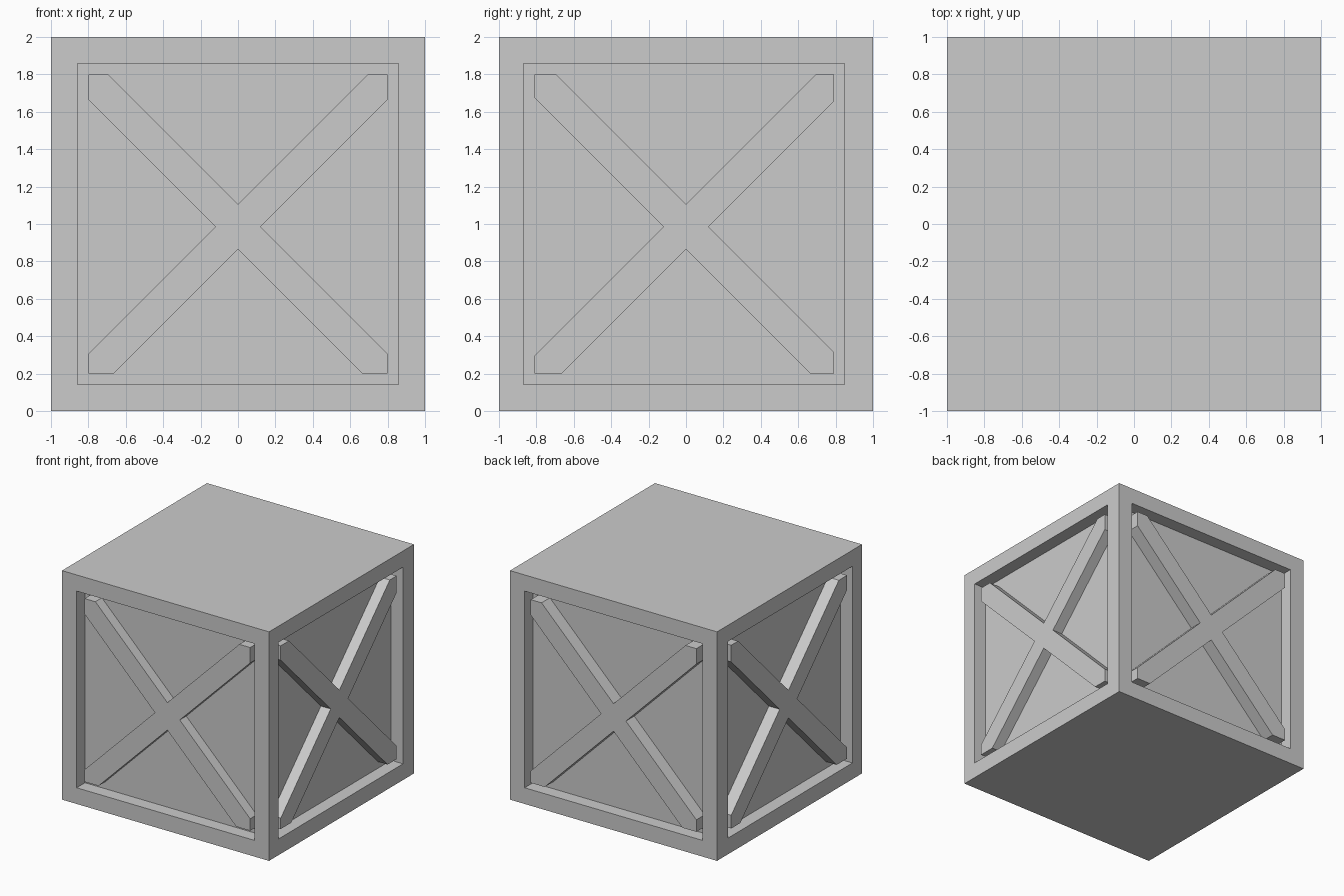
import bpy, bmesh
from mathutils import Vector

if "Cube" in bpy.data.objects:
    bpy.data.objects.remove(bpy.data.objects["Cube"])

DEPTH = 0.115          # how far the panels sit behind the frame
LOW, HIGH = 0.2, 1.8   # panel opening in z
MID, HALF = 0.985, 0.12  # brace crossing height and notch half-size


def make_object(name, bm):
    bmesh.ops.recalc_face_normals(bm, faces=bm.faces)
    mesh = bpy.data.meshes.new(name)
    bm.to_mesh(mesh)
    bm.free()
    obj = bpy.data.objects.new(name, mesh)
    bpy.context.collection.objects.link(obj)
    return obj


# Crate body: cube whose four sides are inset and pushed inward
bm = bmesh.new()
bmesh.ops.create_cube(bm, size=2)
bmesh.ops.translate(bm, verts=bm.verts, vec=(0, 0, 1))
bm.normal_update()
for face in [f for f in bm.faces if abs(f.normal.z) < 0.5]:
    normal = face.normal.copy()
    bmesh.ops.inset_individual(bm, faces=[face], thickness=0.2)
    if abs(normal.x) > 0.5:  # side openings sit slightly forward
        bmesh.ops.translate(bm, verts=face.verts, vec=(0, -0.01, 0))
    bmesh.ops.inset_individual(bm, faces=[face], thickness=0)
    bmesh.ops.translate(bm, verts=face.verts, vec=-normal * DEPTH)
make_object("crate_body", bm)


# Cross brace: X outline clipped to the opening, extruded from the panel
def cross_brace(name, normal, low, high, gap):
    normal = Vector(normal)
    along = Vector((abs(normal.y), abs(normal.x), 0))
    outline = [
        (low, LOW), (-(MID - HALF - LOW), LOW), (0, MID - HALF),
        (MID - HALF - LOW, LOW), (high, LOW), (high, MID - high + HALF),
        (HALF, MID), (high, MID + high - HALF), (high, HIGH),
        (HIGH - MID - HALF, HIGH), (0, MID + HALF),
        (-(HIGH - MID - HALF), HIGH), (low, HIGH), (low, MID - low - HALF),
        (-HALF, MID), (low, MID + low + HALF),
    ]
    bm = bmesh.new()
    base = normal * (1 - DEPTH)
    face = bm.faces.new([bm.verts.new(base + along * u + Vector((0, 0, z)))
                         for u, z in outline])
    out = bmesh.ops.extrude_face_region(bm, geom=[face], use_keep_orig=True)
    verts = [g for g in out["geom"] if isinstance(g, bmesh.types.BMVert)]
    bmesh.ops.translate(bm, verts=verts, vec=normal * (DEPTH - gap))
    make_object(name, bm)


cross_brace("front_brace", (0, -1, 0), -0.8, 0.8, 0.025)
cross_brace("back_brace", (0, 1, 0), -0.8, 0.8, 0.0)
cross_brace("right_brace", (1, 0, 0), -0.81, 0.79, 0.02)
cross_brace("left_brace", (-1, 0, 0), -0.81, 0.79, 0.01)
